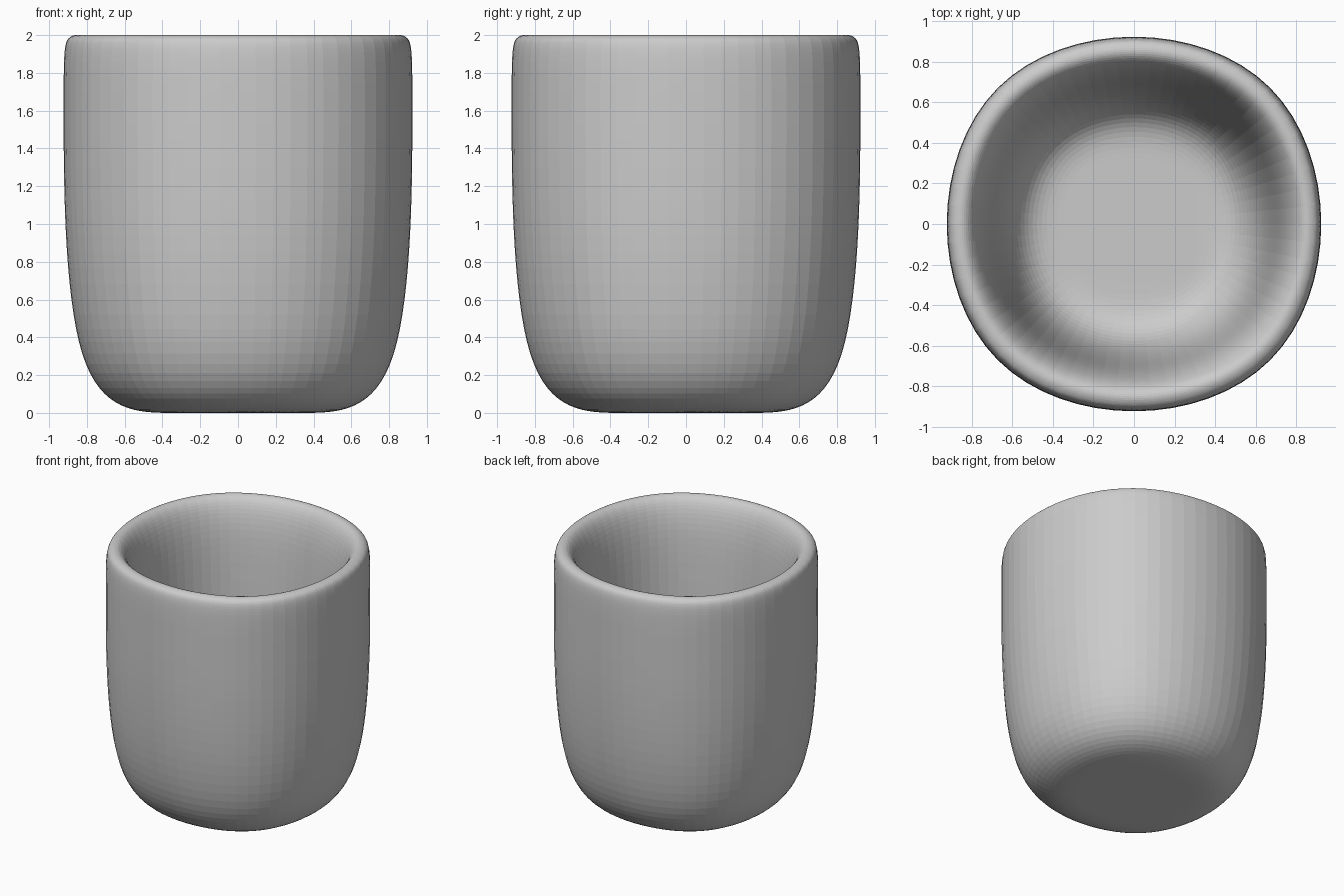
import bpy
import bmesh

# Remove the default object
default = bpy.data.objects.get("Cube")
if default:
    bpy.data.objects.remove(default, do_unlink=True)

# Plain grey material
grey = bpy.data.materials.new("plain_grey")
grey.use_nodes = True
colour = (0.6, 0.6, 0.6, 1.0)
grey.diffuse_color = colour
grey.node_tree.nodes["Principled BSDF"].inputs["Base Color"].default_value = colour

# Square cage rings (half width, height): underside, wall, lip, inside, floor
SCALE = 1.007
RINGS = [
    (0.36, 0.0),    # flat underside
    (1.0, 0.0),     # base corner
    (1.0, 1.87),    # loop that tightens the outer rim
    (1.0, 2.0),     # outer rim
    (0.75, 2.0),    # inner lip
    (0.75, 0.25),   # floor corner
    (0.36, 0.25),   # flat floor
]
CORNERS = [(-1, -1), (1, -1), (1, 1), (-1, 1)]


def build_cup():
    bm = bmesh.new()
    rings = [
        [bm.verts.new((x * r * SCALE, y * r * SCALE, z * SCALE)) for x, y in CORNERS]
        for r, z in RINGS
    ]
    # Bridge each ring to the next one
    for low, high in zip(rings, rings[1:]):
        for i in range(4):
            j = (i + 1) % 4
            bm.faces.new((low[i], low[j], high[j], high[i]))
    # Close the underside and the inner floor
    bm.faces.new(reversed(rings[0]))
    bm.faces.new(rings[-1])
    bmesh.ops.recalc_face_normals(bm, faces=bm.faces)

    mesh = bpy.data.meshes.new("cup")
    bm.to_mesh(mesh)
    bm.free()
    mesh.materials.append(grey)
    cup = bpy.data.objects.new("cup", mesh)
    bpy.context.collection.objects.link(cup)

    # Round the cage into the soft body, with fine flat facets
    rounding = cup.modifiers.new("rounding", "SUBSURF")
    rounding.levels = 4
    rounding.render_levels = 4
    return cup


build_cup()
